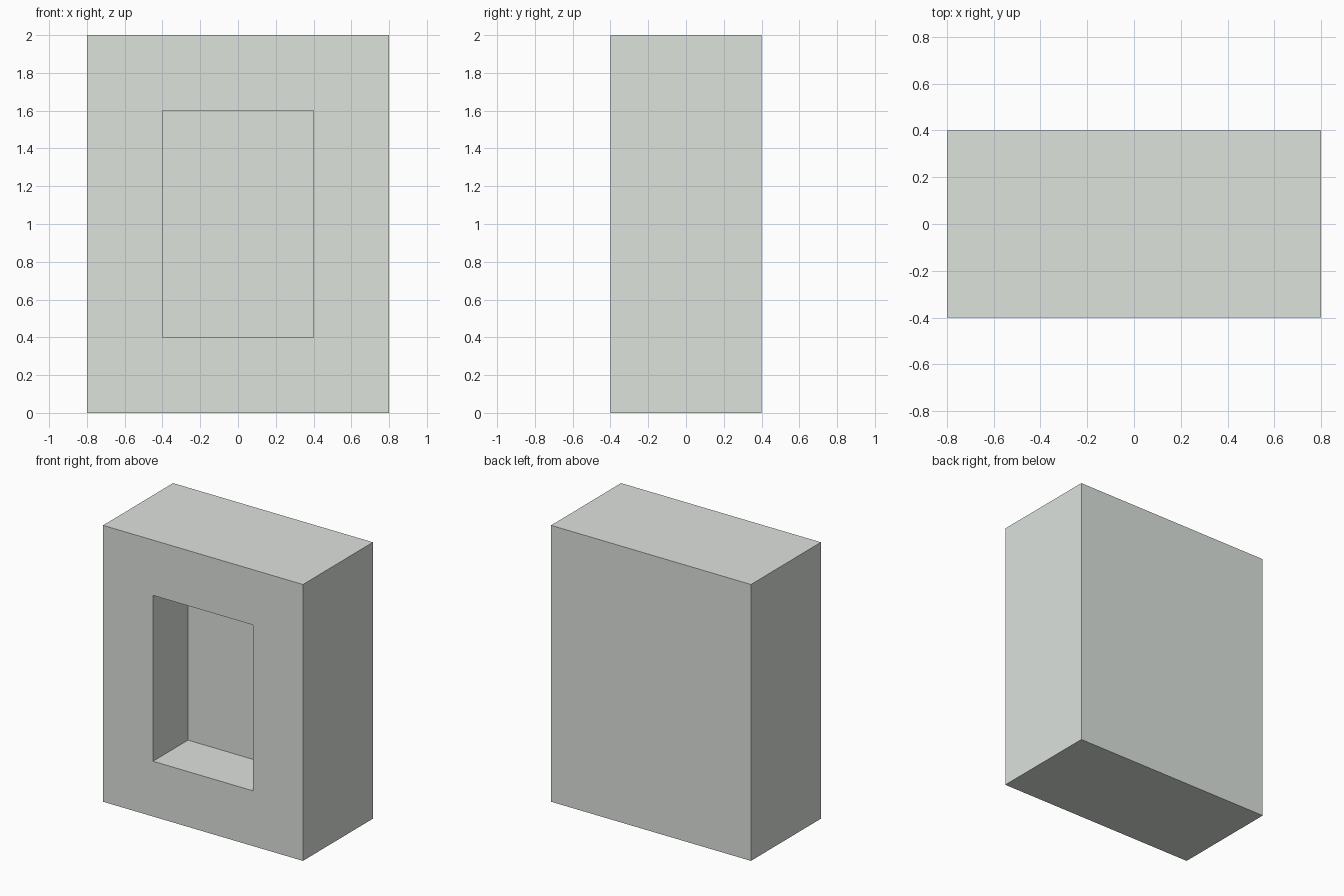
import bpy, bmesh
from mathutils import Vector

if "Cube" in bpy.data.objects:
    bpy.data.objects.remove(bpy.data.objects["Cube"])

W, D, H = 1.6, 0.8, 2.0      # outer block
BORDER, DEPTH = 0.4, 0.4     # frame width and recess depth

grey = bpy.data.materials.new("pale stone grey")
grey.diffuse_color = (0.725, 0.76, 0.72, 1)
grey.use_nodes = True
grey.node_tree.nodes["Principled BSDF"].inputs["Base Color"].default_value = grey.diffuse_color

# Block standing on the ground
bm = bmesh.new()
bmesh.ops.create_cube(bm, size=1)
for v in bm.verts:
    v.co = Vector((v.co.x * W, v.co.y * D, (v.co.z + 0.5) * H))
bm.normal_update()

# Rectangular niche: inset the front face, then extrude it inward
front = min(bm.faces, key=lambda f: f.normal.y)
bmesh.ops.inset_region(bm, faces=[front], thickness=BORDER, use_even_offset=True)
ext = bmesh.ops.extrude_discrete_faces(bm, faces=[front])
bmesh.ops.translate(bm, verts=ext["faces"][0].verts, vec=(0, DEPTH, 0))
bmesh.ops.recalc_face_normals(bm, faces=bm.faces)

mesh = bpy.data.meshes.new("niche_block")
bm.to_mesh(mesh)
bm.free()
mesh.materials.append(grey)
bpy.context.collection.objects.link(bpy.data.objects.new("niche_block", mesh))
